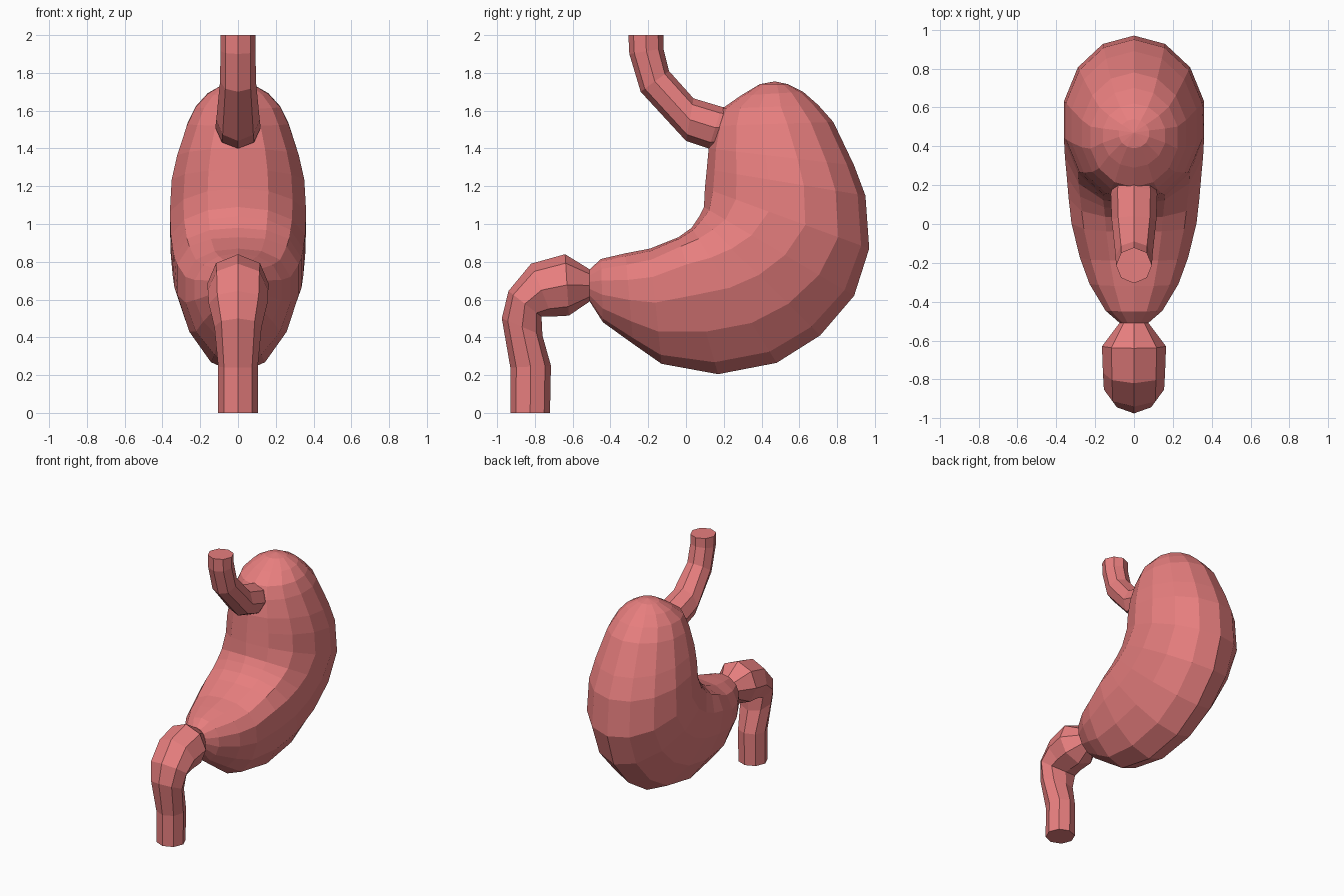
import bpy, bmesh, math
from mathutils import Vector

mat = bpy.data.materials.new("flesh")
mat.diffuse_color = (0.80, 0.21, 0.21, 1)


def loft(name, sections, sides, tip=None):
    """Skin egg-shaped rings; section = inner y, inner z, outer y, outer z, half width, bulge."""
    bm = bmesh.new()
    rings = []
    for iy, iz, oy, oz, w, k in sections:
        inner, outer = Vector((0, iy, iz)), Vector((0, oy, oz))
        mid, half = (inner + outer) / 2, (inner - outer) / 2
        ring = []
        for i in range(sides):
            a = 2 * math.pi * i / sides
            p = mid + half * (math.cos(a) + k * math.sin(a) ** 2)
            p.x = w * math.sin(a)
            ring.append(bm.verts.new(p))
        rings.append(ring)
    for r, s in zip(rings, rings[1:]):
        for i in range(sides):
            j = (i + 1) % sides
            bm.faces.new((r[i], r[j], s[j], s[i]))
    bm.faces.new(rings[0])
    if tip:
        t = bm.verts.new(tip)
        for i in range(sides):
            bm.faces.new((rings[-1][i], rings[-1][(i + 1) % sides], t))
    else:
        bm.faces.new(rings[-1])
    bmesh.ops.recalc_face_normals(bm, faces=bm.faces)
    mesh = bpy.data.meshes.new(name)
    bm.to_mesh(mesh)
    bm.free()
    mesh.materials.append(mat)
    ob = bpy.data.objects.new(name, mesh)
    bpy.context.collection.objects.link(ob)
    return ob


# stomach sac, from the narrow outlet round to the dome
loft("stomach_body", [
    (-0.51, 0.76, -0.51, 0.59, 0.075, 0),
    (-0.45, 0.815, -0.44, 0.48, 0.15, 0.1),
    (-0.32, 0.845, -0.28, 0.365, 0.235, 0.2),
    (-0.19, 0.87, -0.13, 0.26, 0.285, 0.3),
    (-0.04, 0.93, 0.17, 0.205, 0.33, 0.4),
    (0.03, 0.98, 0.48, 0.265, 0.345, 0.35),
    (0.07, 1.04, 0.71, 0.41, 0.355, 0.25),
    (0.095, 1.09, 0.89, 0.62, 0.365, 0.15),
    (0.10, 1.19, 0.97, 0.87, 0.37, 0),
    (0.11, 1.29, 0.95, 1.15, 0.36, 0),
    (0.12, 1.40, 0.89, 1.31, 0.33, 0),
    (0.15, 1.52, 0.78, 1.54, 0.275, 0),
    (0.19, 1.61, 0.70, 1.63, 0.23, 0),
    (0.29, 1.68, 0.62, 1.70, 0.165, 0),
    (0.39, 1.74, 0.54, 1.74, 0.08, 0),
], 14, (0, 0.47, 1.755))

# inlet tube at the top
loft("oesophagus", [
    (-0.12, 2.00, -0.305, 2.00, 0.093, 0),
    (-0.12, 1.93, -0.30, 1.90, 0.093, 0),
    (-0.09, 1.81, -0.24, 1.70, 0.095, 0),
    (0.04, 1.665, 0.00, 1.44, 0.115, 0),
    (0.19, 1.62, 0.12, 1.40, 0.12, 0),
    (0.30, 1.60, 0.26, 1.42, 0.09, 0),
], 8)

# outlet tube bending down to the floor
loft("duodenum", [
    (-0.51, 0.59, -0.51, 0.76, 0.075, 0),
    (-0.62, 0.515, -0.64, 0.84, 0.165, 0),
    (-0.71, 0.51, -0.82, 0.79, 0.16, 0),
    (-0.765, 0.51, -0.94, 0.645, 0.155, 0),
    (-0.76, 0.41, -0.975, 0.50, 0.125, 0),
    (-0.715, 0.25, -0.93, 0.24, 0.105, 0),
    (-0.72, 0.00, -0.93, 0.00, 0.105, 0),
], 8)
